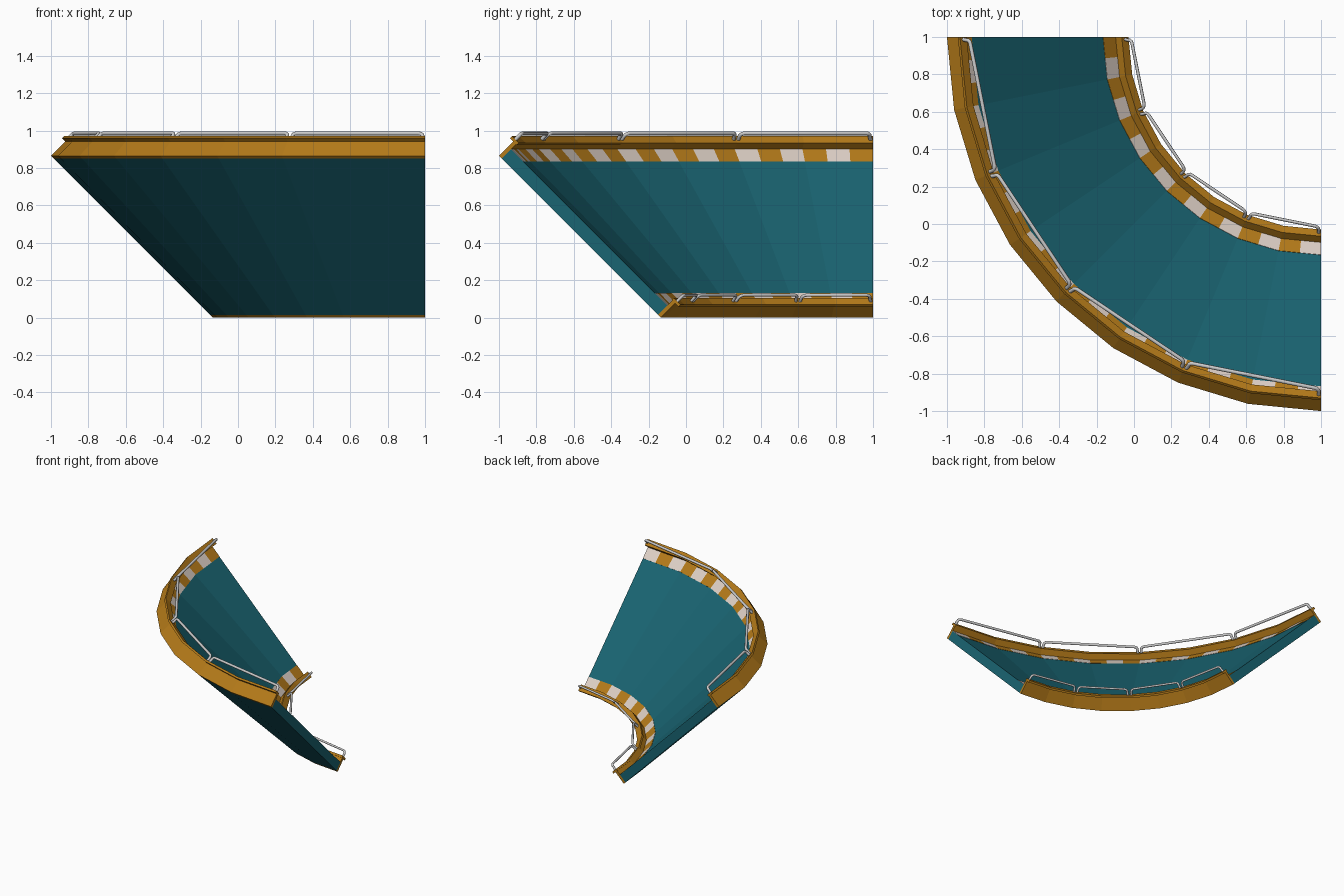
import bpy, bmesh, math
from mathutils import Vector

if "Cube" in bpy.data.objects:
    bpy.data.objects.remove(bpy.data.objects["Cube"])

SEGS = 8          # flat facets in the quarter turn
FOOT_R = 1.135    # radius of the lowest edge, centre of turn at (1, 1)
TOP = 0.865       # slope coordinate of the upper edge


def material(name, rgb):
    m = bpy.data.materials.new(name)
    m.diffuse_color = (*rgb, 1)
    m.use_nodes = True
    m.node_tree.nodes["Principled BSDF"].inputs["Base Color"].default_value = m.diffuse_color
    return m


teal = material("teal", (0.01, 0.13, 0.17))
orange = material("orange", (0.47, 0.20, 0.01))
white = material("white", (0.75, 0.65, 0.58))


def polar(p, q, a):
    """p runs up the 45 degree bank, q is normal to it, a is the turn angle."""
    r = FOOT_R + p - q
    return Vector((1 - r * math.sin(a), 1 - r * math.cos(a), p + q))


def on_facet(p, q, t):
    """Point at facet position t (0..SEGS), lying on the straight chords."""
    i = min(int(t), SEGS - 1)
    step = math.pi / 2 / SEGS
    return polar(p, q, i * step).lerp(polar(p, q, (i + 1) * step), t - i)


def sweep(name, profile, mats, per_seg=1):
    bm = bmesh.new()
    count = SEGS * per_seg
    rings = [[bm.verts.new(on_facet(p, q, k / per_seg)) for p, q in profile]
             for k in range(count + 1)]
    n = len(profile)
    for k in range(count):
        for j in range(n):
            f = bm.faces.new((rings[k][j], rings[k][(j + 1) % n],
                              rings[k + 1][(j + 1) % n], rings[k + 1][j]))
            f.material_index = k % len(mats)
    bm.faces.new(rings[0])
    bm.faces.new(rings[-1]).material_index = (count - 1) % len(mats)
    bmesh.ops.recalc_face_normals(bm, faces=bm.faces[:])
    me = bpy.data.meshes.new(name)
    bm.to_mesh(me)
    bm.free()
    for m in mats:
        me.materials.append(m)
    ob = bpy.data.objects.new(name, me)
    bpy.context.collection.objects.link(ob)
    return ob


def box(p0, p1, q0, q1):
    return [(p0, q0), (p1, q0), (p1, q1), (p0, q1)]


def rail(name, p, index, radius):
    """Staple-shaped tube spanning two facets, with rounded corners."""
    a0 = index * math.pi / 8
    a1 = a0 + math.pi / 8
    gap = 0.013 / (FOOT_R + p)
    low = [polar(p, 0.082, a0 + gap), polar(p, 0.082, a1 - gap)]
    high = [polar(p, 0.120, a0 + gap), polar(p, 0.120, a1 - gap)]
    along = (high[1] - high[0]).normalized()
    up = (high[0] - low[0]).normalized()
    c = 0.022
    path = [low[0]]
    for corner, d, angles in ((high[0], along, (0, 30, 60, 90)),
                              (high[1], -along, (90, 60, 30, 0))):
        for deg in angles:
            s = math.radians(deg)
            path.append(corner + d * c * (1 - math.cos(s)) - up * c * (1 - math.sin(s)))
    path.append(low[1])
    cu = bpy.data.curves.new(name, 'CURVE')
    cu.dimensions = '3D'
    cu.bevel_depth = radius
    cu.bevel_resolution = 2
    cu.use_fill_caps = True
    sp = cu.splines.new('POLY')
    sp.points.add(len(path) - 1)
    for pt, co in zip(sp.points, path):
        pt.co = (*co, 1)
    sp.use_smooth = True
    ob = bpy.data.objects.new(name, cu)
    bpy.context.collection.objects.link(ob)


# banked road slab
sweep("banked_road", box(0.015, TOP - 0.015, 0, 0.05), [teal])

# edge walls with overhanging caps
sweep("inner_wall", box(0, 0.015, 0, 0.076), [orange])
sweep("inner_wall_cap", box(-0.018, 0.018, 0.076, 0.0875), [orange])
sweep("outer_wall", box(TOP - 0.015, TOP, 0, 0.076), [orange])
sweep("outer_wall_cap", box(TOP - 0.018, TOP + 0.018, 0.076, 0.0875), [orange])

# striped kerbs
sweep("inner_kerb", box(0.015, 0.081, 0.049, 0.0515), [white, orange], 2)
sweep("outer_kerb", box(TOP - 0.081, TOP - 0.015, 0.049, 0.0515), [white, orange], 3)

# guard rails, four per edge
for i in range(4):
    rail(f"inner_guard_rail_{i + 1}", 0, i, 0.0085)
    rail(f"outer_guard_rail_{i + 1}", TOP, i, 0.0105)
